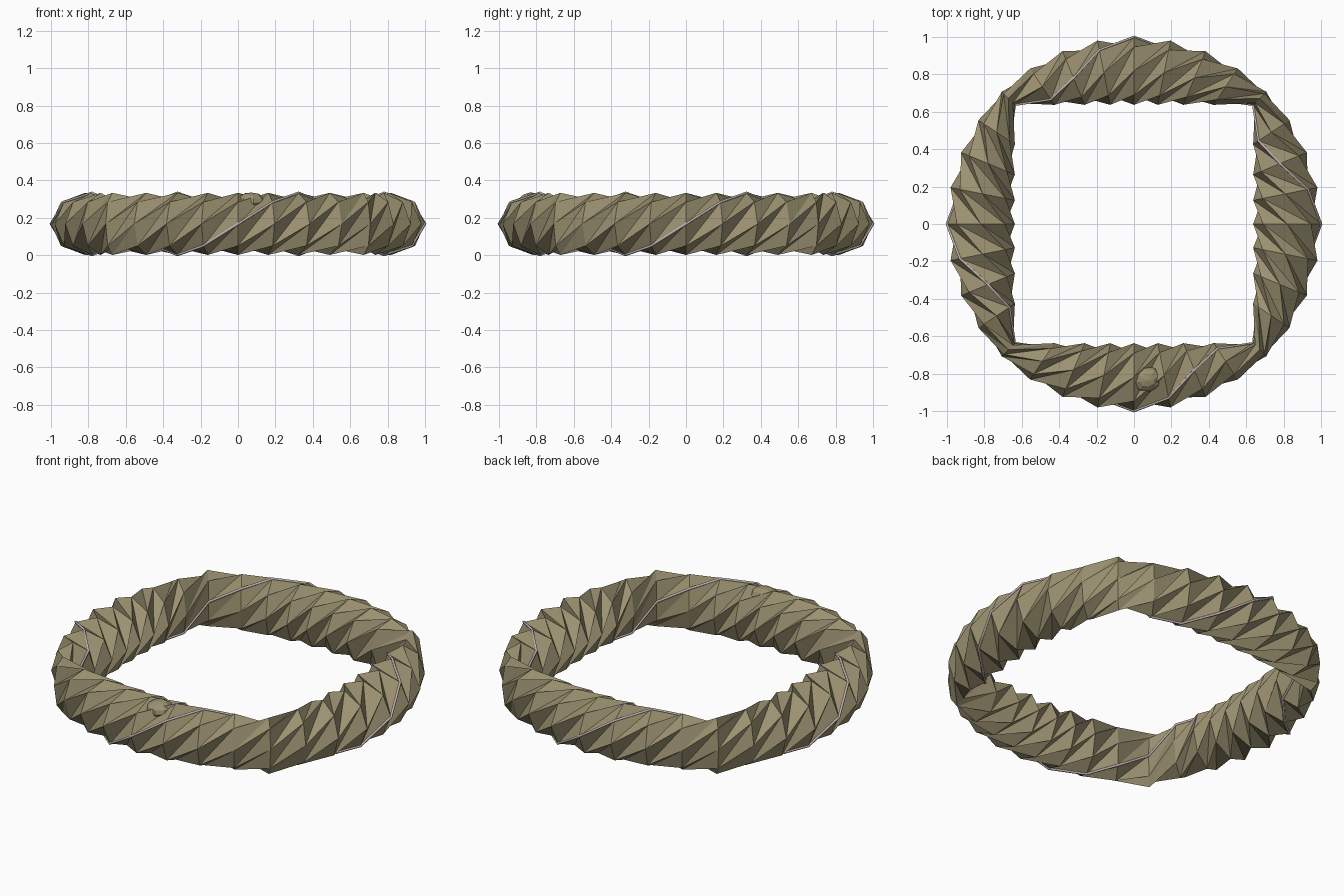
import bpy, bmesh, math

if "Cube" in bpy.data.objects:
    bpy.data.objects.remove(bpy.data.objects["Cube"], do_unlink=True)

STATIONS, SIDES = 32, 8
INNER, MID_Z, HALF_H = 0.637, 0.167, 0.166


def material(name, color):
    mat = bpy.data.materials.new(name)
    mat.use_nodes = True
    mat.diffuse_color = color
    mat.node_tree.nodes["Principled BSDF"].inputs["Base Color"].default_value = color
    return mat


def add_object(name, data, mat):
    obj = bpy.data.objects.new(name, data)
    data.materials.append(mat)
    bpy.context.collection.objects.link(obj)
    return obj


def ring_point(i, k):
    """Point k of the section at station i: round outside, square inside."""
    a = math.tau * i / STATIONS
    phi = math.tau * k / SIDES
    s, c = math.sin(a), math.cos(a)
    inner = INNER / max(abs(s), abs(c))
    r = (1 + inner) / 2 + (1 - inner) / 2 * math.cos(phi)
    return (r * s, -r * c, MID_Z + HALF_H * math.sin(phi))


olive = material("olive", (0.33, 0.285, 0.165, 1))
pale = material("pale thread", (0.52, 0.44, 0.42, 1))

# Twisted frame: each facet strip climbs round the section
bm = bmesh.new()
grid = [[bm.verts.new(ring_point(i, k)) for k in range(SIDES)] for i in range(STATIONS)]
for i in range(STATIONS):
    here, ahead = grid[i], grid[(i + 1) % STATIONS]
    for k in range(SIDES):
        k1, k2 = (k + 1) % SIDES, (k + 2) % SIDES
        bm.faces.new((here[k], ahead[k2], here[k1]))
        bm.faces.new((here[k], ahead[k1], ahead[k2]))
bmesh.ops.recalc_face_normals(bm, faces=bm.faces)
mesh = bpy.data.meshes.new("twisted_frame")
bm.to_mesh(mesh)
bm.free()
add_object("twisted_frame", mesh, olive)

# Thin thread following one ridge all the way round
curve = bpy.data.curves.new("thread", "CURVE")
curve.dimensions = "3D"
curve.bevel_depth = 0.007
curve.bevel_resolution = 1
spline = curve.splines.new("POLY")
spline.points.add(STATIONS - 1)
for i, point in enumerate(spline.points):
    point.co = (*ring_point(i, i), 1)
spline.use_cyclic_u = True
thread = add_object("thread", curve, pale)
bpy.ops.object.select_all(action="DESELECT")
thread.select_set(True)
bpy.context.view_layer.objects.active = thread
bpy.ops.object.convert(target="MESH")

# Faceted stud on the front bar
bm = bmesh.new()
bmesh.ops.create_uvsphere(bm, u_segments=8, v_segments=6, radius=1)
bmesh.ops.scale(bm, vec=(0.08, 0.07, 0.05), verts=bm.verts)
mesh = bpy.data.meshes.new("stud")
bm.to_mesh(mesh)
bm.free()
stud = add_object("stud", mesh, olive)
stud.location = (0.07, -0.83, 0.285)
stud.rotation_euler = (0.12, 0, 0.2)
